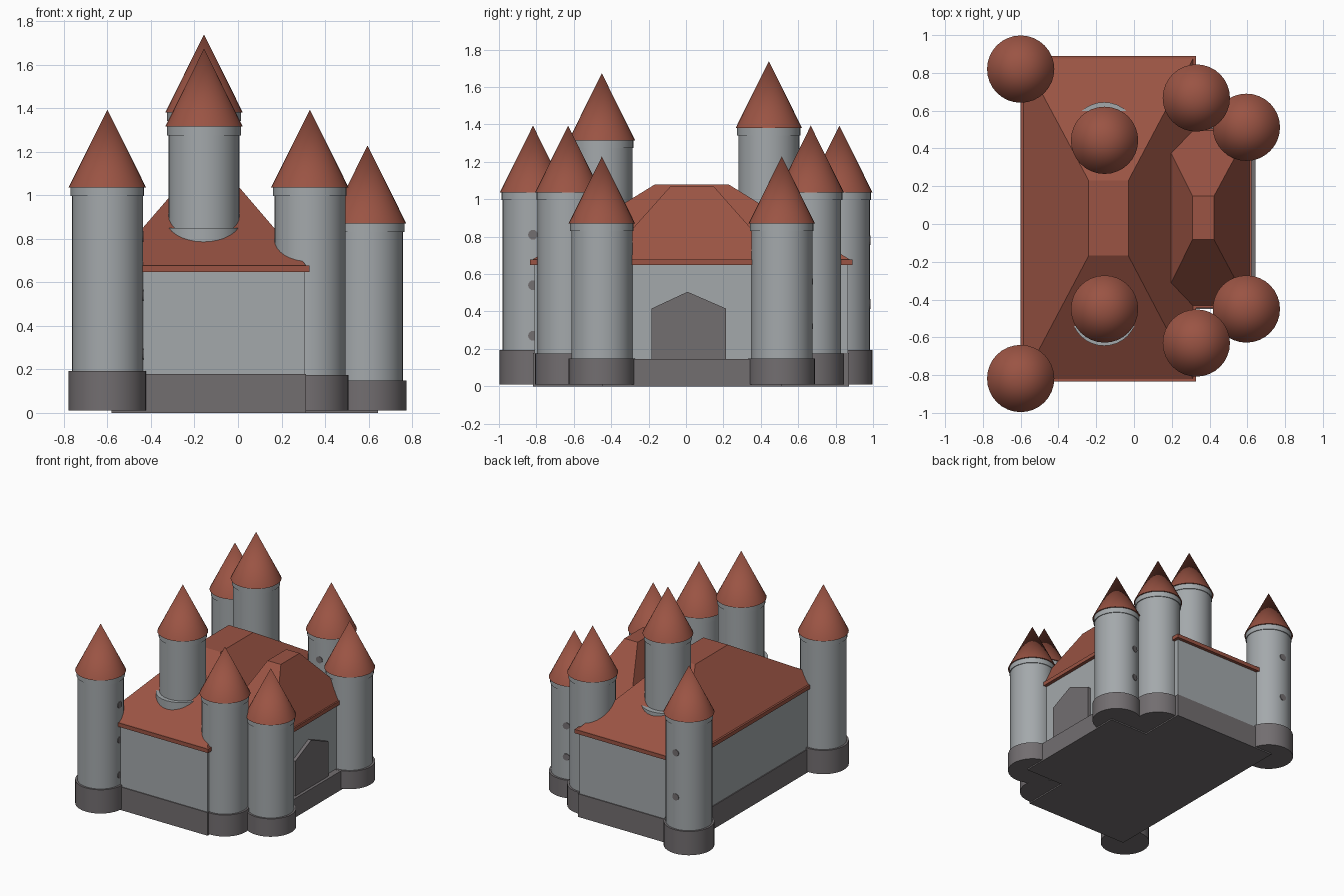
import bpy, bmesh, math
from mathutils import Matrix, Vector

if "Cube" in bpy.data.objects:
    bpy.data.objects.remove(bpy.data.objects["Cube"])


def material(name, rgb):
    m = bpy.data.materials.new(name)
    m.diffuse_color = (*rgb, 1)
    m.use_nodes = True
    m.node_tree.nodes["Principled BSDF"].inputs["Base Color"].default_value = m.diffuse_color
    return m


WALL = material("wall_grey", (0.37, 0.395, 0.41))
BASE = material("plinth_dark_grey", (0.17, 0.156, 0.163))
ROOF = material("roof_red_brown", (0.325, 0.088, 0.057))


def finish(bm, name, mat, smooth=False):
    bmesh.ops.recalc_face_normals(bm, faces=bm.faces)
    me = bpy.data.meshes.new(name)
    bm.to_mesh(me)
    bm.free()
    me.materials.append(mat)
    ob = bpy.data.objects.new(name, me)
    bpy.context.collection.objects.link(ob)
    if smooth:
        bpy.ops.object.select_all(action='DESELECT')
        ob.select_set(True)
        bpy.context.view_layer.objects.active = ob
        bpy.ops.object.shade_smooth_by_angle(angle=math.radians(35))
    return ob


def frustum(name, mat, low, high, z0, z1):
    """Block between two rectangles given as (x0, x1, y0, y1)."""
    bm = bmesh.new()
    rings = []
    for (x0, x1, y0, y1), z in ((low, z0), (high, z1)):
        rings.append([bm.verts.new((x, y, z)) for x, y in
                      ((x0, y0), (x1, y0), (x1, y1), (x0, y1))])
    bm.faces.new(rings[0])
    bm.faces.new(rings[1])
    for i in range(4):
        j = (i + 1) % 4
        bm.faces.new((rings[0][i], rings[0][j], rings[1][j], rings[1][i]))
    return finish(bm, name, mat)


def box(name, mat, rect, z0, z1):
    return frustum(name, mat, rect, rect, z0, z1)


def round_part(name, mat, x, y, r0, r1, z0, z1):
    bm = bmesh.new()
    bmesh.ops.create_cone(bm, cap_ends=True, segments=32, radius1=r0, radius2=r1,
                          depth=z1 - z0,
                          matrix=Matrix.Translation((x, y, (z0 + z1) / 2)))
    return finish(bm, name, mat, True)


def tower(name, x, y, z_base, z_eave, z_foot=0.01, foot=True):
    if foot:
        round_part(name + "_foot", BASE, x, y, 0.178, 0.178, z_foot, z_base)
    round_part(name + "_shaft", WALL, x, y, 0.163, 0.163, z_base - 0.01, z_eave - 0.03)
    round_part(name + "_collar", WALL, x, y, 0.169, 0.169, z_eave - 0.04, z_eave)
    round_part(name + "_cone_roof", ROOF, x, y, 0.178, 0.0, z_eave, z_eave + 0.358)


def window(name, x, y, z, azimuth):
    """Small round plate on a tower shaft."""
    a = math.radians(azimuth)
    d = Vector((math.cos(a), math.sin(a), 0))
    mat = (Matrix.Translation(Vector((x, y, z)) + d * 0.163)
           @ d.to_track_quat('Z', 'Y').to_matrix().to_4x4())
    bm = bmesh.new()
    bmesh.ops.create_cone(bm, cap_ends=True, segments=16, radius1=0.026,
                          radius2=0.026, depth=0.006, matrix=mat)
    finish(bm, name, BASE)


# main hall: plinth, walls, eave and truncated hip roof
box("hall_plinth", BASE, (-0.582, 0.312, -0.817, 0.872), 0, 0.178)
box("hall_walls", WALL, (-0.575, 0.305, -0.81, 0.865), 0.17, 0.65)
box("hall_eave", ROOF, (-0.6, 0.328, -0.835, 0.89), 0.648, 0.678)
frustum("hall_roof", ROOF, (-0.588, 0.315, -0.825, 0.88),
        (-0.24, -0.03, -0.168, 0.23), 0.675, 1.078)

# gate wing in front of the +x wall
box("wing_plinth", BASE, (0.28, 0.642, -0.45, 0.51), 0, 0.147)
box("wing_walls", WALL, (0.28, 0.595, -0.43, 0.49), 0.14, 0.65)
box("wing_eave", ROOF, (0.2, 0.622, -0.445, 0.505), 0.648, 0.678)
frustum("wing_roof", ROOF, (0.135, 0.612, -0.435, 0.497),
        (0.31, 0.423, -0.082, 0.147), 0.675, 1.07)

# pointed gate panel, extruded along x
bm = bmesh.new()
outline = ((-0.185, 0.14), (0.215, 0.14), (0.215, 0.415), (0.008, 0.505), (-0.185, 0.415))
gate = bm.faces.new([bm.verts.new((0.59, y, z)) for y, z in outline])
ext = bmesh.ops.extrude_face_region(bm, geom=[gate], use_keep_orig=True)
bmesh.ops.translate(bm, vec=(0.03, 0, 0),
                    verts=[v for v in ext["geom"] if isinstance(v, bmesh.types.BMVert)])
finish(bm, "gate", BASE)

# ground towers, in front/back pairs
for side, ya, yb, yc in (("south", -0.818, -0.63, -0.45), ("north", 0.82, 0.667, 0.512)):
    tower("corner_tower_" + side, -0.6, ya, 0.193, 1.035)
    tower("flank_tower_" + side, 0.33, yb, 0.175, 1.035)
    tower("gate_tower_" + side, 0.595, yc, 0.148, 0.87)

# roof towers with an offset ring at the foot
for side, y, yr, z in (("south", -0.45, -0.47, 1.315), ("north", 0.443, 0.47, 1.38)):
    tower("roof_tower_" + side, -0.156, y, 0.7, z, foot=False)
    round_part("roof_tower_ring_" + side, WALL, -0.158, yr, 0.175, 0.175, 0.66, 0.85)

# tower windows
spots = [(-0.6, 0.82, 0.78, 90), (-0.6, 0.82, 0.44, 90), (0.33, 0.667, 0.86, -86),
         (0.595, 0.512, 0.56, 105), (0.595, 0.512, 0.32, 105),
         (-0.6, -0.818, 0.81, 0), (-0.6, -0.818, 0.54, 0), (-0.6, -0.818, 0.27, 0)]
for i, s in enumerate(spots):
    window("tower_window_%d" % i, *s)
